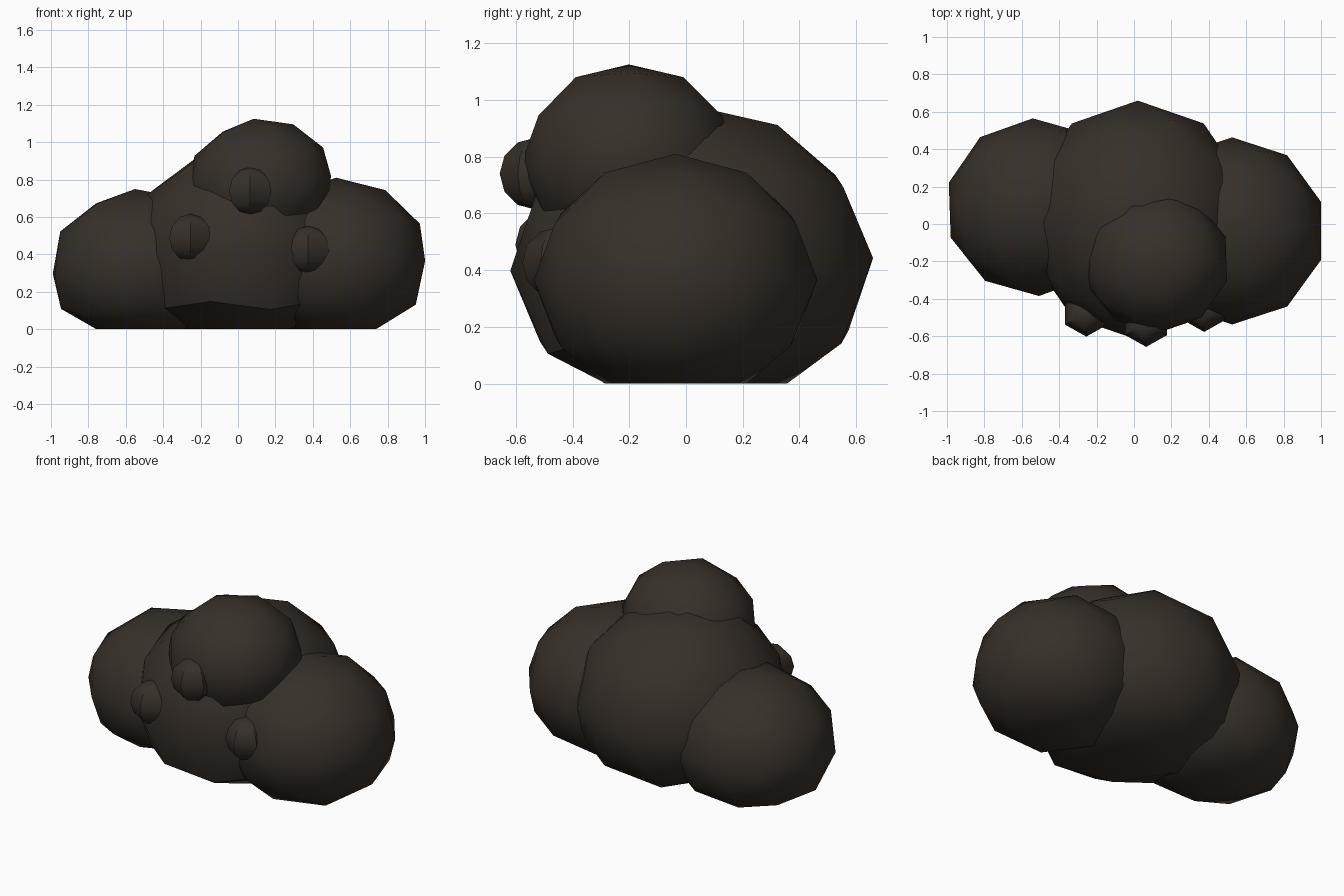
import bpy, bmesh
from math import radians
from mathutils import Matrix, Euler, Vector

if "Cube" in bpy.data.objects:
    bpy.data.objects.remove(bpy.data.objects["Cube"])

mat = bpy.data.materials.new("dark_brown")
mat.diffuse_color = (0.038, 0.029, 0.022, 1)
mat.use_nodes = True
mat.node_tree.nodes["Principled BSDF"].inputs["Base Color"].default_value = mat.diffuse_color


def finish(name, bm):
    me = bpy.data.meshes.new(name)
    bm.normal_update()
    bm.to_mesh(me)
    bm.free()
    ob = bpy.data.objects.new(name, me)
    bpy.context.collection.objects.link(ob)
    me.materials.append(mat)
    bpy.ops.object.select_all(action='DESELECT')
    ob.select_set(True)
    bpy.context.view_layer.objects.active = ob
    bpy.ops.object.shade_smooth_by_angle(angle=radians(32))
    return ob


def placed(center, size, tilt=(0, 0, 0)):
    rot = Euler([radians(a) for a in tilt]).to_matrix().to_4x4()
    return Matrix.Translation(center) @ rot @ Matrix.Diagonal((*size, 1))


def leaf_clump(name, center, size, tilt):
    # low-poly ball with its underside pressed flat on the ground
    bm = bmesh.new()
    bmesh.ops.create_icosphere(bm, subdivisions=2, radius=1, matrix=placed(center, size, tilt))
    for v in bm.verts:
        v.co.z = max(v.co.z, 0)
    finish(name, bm)


def berry(name, center):
    # six-sided berry with one ridge facing the front
    bm = bmesh.new()
    bmesh.ops.create_uvsphere(bm, u_segments=6, v_segments=6, radius=1,
                              matrix=placed(center, (0.13, 0.127, 0.127)))
    finish(name, bm)


# Foliage
leaf_clump("middle_clump", (0.02, 0.02, 0.42), (0.60, 0.64, 0.565), (2, 0, 0))
leaf_clump("left_clump", (-0.525, 0.09, 0.325), (0.485, 0.475, 0.425), (0, -3.5, 2))
leaf_clump("right_clump", (0.525, -0.037, 0.365), (0.50, 0.50, 0.445), (0, 0, 0))
leaf_clump("top_clump", (0.12, -0.20, 0.78), (0.395, 0.38, 0.347), (0, -6, 2))

# Berries
for side, pos in {"upper": (0.065, -0.53, 0.74),
                  "left": (-0.255, -0.475, 0.49),
                  "right": (0.375, -0.45, 0.425)}.items():
    berry(side + "_berry", pos)
